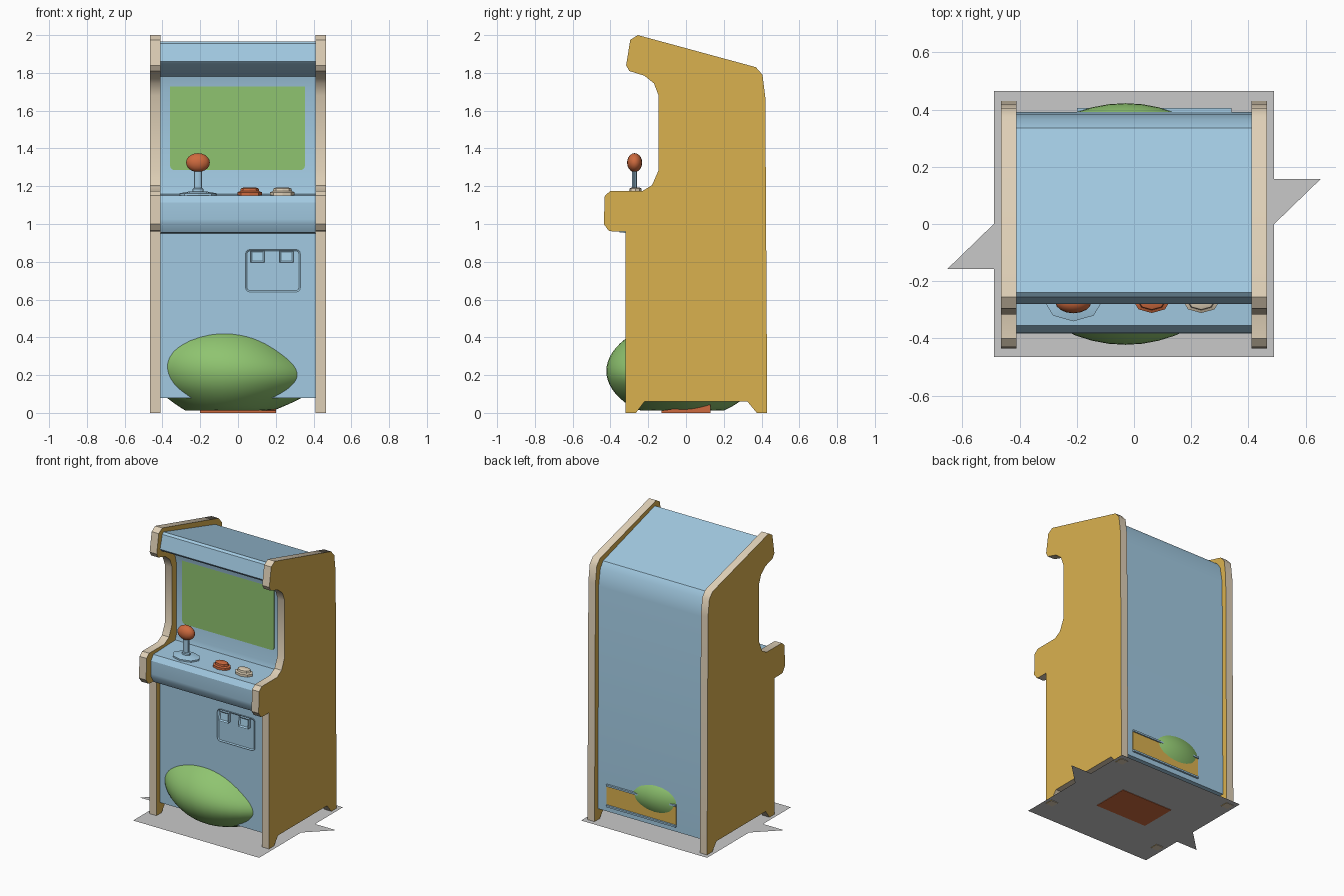
import bpy, bmesh, math
from mathutils import Matrix, Vector

cube = bpy.data.objects.get("Cube")
if cube:
    bpy.data.objects.remove(cube, do_unlink=True)


def material(name, rgb):
    lin = [((c / 255 + 0.055) / 1.055) ** 2.4 for c in rgb] + [1.0]
    m = bpy.data.materials.new(name)
    m.use_nodes = True
    m.diffuse_color = lin
    node = next(n for n in m.node_tree.nodes if n.type == 'BSDF_PRINCIPLED')
    node.inputs["Base Color"].default_value = lin
    return m


BLUE = material("light_blue", (162, 202, 226))
OCHRE = material("ochre", (218, 177, 79))
BEIGE = material("beige", (222, 207, 182))
GREEN = material("leaf_green", (143, 196, 112))
ORANGE = material("burnt_orange", (206, 106, 62))
GREY = material("pale_grey", (201, 201, 201))


def finish(name, bm, mats, smooth=None, rule=None):
    bmesh.ops.recalc_face_normals(bm, faces=bm.faces)
    if rule:
        for f in bm.faces:
            f.material_index = rule(f)
    me = bpy.data.meshes.new(name)
    bm.to_mesh(me)
    bm.free()
    for m in mats:
        me.materials.append(m)
    ob = bpy.data.objects.new(name, me)
    bpy.context.collection.objects.link(ob)
    if smooth:
        bpy.ops.object.select_all(action='DESELECT')
        ob.select_set(True)
        bpy.context.view_layer.objects.active = ob
        bpy.ops.object.shade_smooth_by_angle(angle=math.radians(smooth))
    return ob


def prism(points, offset):
    """Extrude a closed outline of 3D points by an offset."""
    bm = bmesh.new()
    face = bm.faces.new([bm.verts.new(p) for p in points])
    out = bmesh.ops.extrude_face_region(bm, geom=[face], use_keep_orig=True)
    moved = [v for v in out["geom"] if isinstance(v, bmesh.types.BMVert)]
    bmesh.ops.translate(bm, verts=moved, vec=offset)
    return bm


def side_prism(profile, x0, x1):
    return prism([(x0, y, z) for y, z in profile], (x1 - x0, 0, 0))


def rounded_plate(x0, x1, z0, z1, y, depth, r):
    """Upright plate with rounded corners, growing forward from y."""
    pts = []
    corners = ((x1 - r, z1 - r), (x0 + r, z1 - r), (x0 + r, z0 + r), (x1 - r, z0 + r))
    for i, (cx, cz) in enumerate(corners):
        for k in range(4):
            a = math.radians(90 * i + 30 * k)
            pts.append((cx + r * math.cos(a), y, cz + r * math.sin(a)))
    return prism(pts, (0, -depth, 0))


def recess_front(bm, border, depth):
    bmesh.ops.recalc_face_normals(bm, faces=bm.faces)
    front = min(bm.faces, key=lambda f: f.calc_center_median().y)
    bmesh.ops.inset_region(bm, faces=[front], thickness=border)
    bmesh.ops.translate(bm, verts=front.verts, vec=(0, depth, 0))


def lathe(name, rings, centre, squash, sides, mat):
    """Stack of (radius, z) rings, squashed in depth."""
    bm = bmesh.new()
    loops = []
    for r, z in rings:
        loops.append([bm.verts.new((centre[0] + r * math.cos(math.tau * k / sides),
                                    centre[1] + r * squash * math.sin(math.tau * k / sides), z))
                      for k in range(sides)])
    for a, b in zip(loops, loops[1:]):
        for k in range(sides):
            n = (k + 1) % sides
            bm.faces.new((a[k], a[n], b[n], b[k]))
    bm.faces.new(loops[0])
    bm.faces.new(loops[-1])
    return finish(name, bm, [mat], 30)


def box(name, lo, hi, mat):
    outline = [(lo[1], lo[2]), (hi[1], lo[2]), (hi[1], hi[2]), (lo[1], hi[2])]
    return finish(name, side_prism(outline, lo[0], hi[0]), [mat])


# Side panels: ochre faces with a beige edge band
panel = [(-.32, 0), (-.265, 0), (-.22, .06), (.325, .06), (.375, 0), (.43, 0),
         (.42, 1.67), (.405, 1.79), (.37, 1.83), (-.255, 2), (-.295, 1.975),
         (-.317, 1.84), (-.30, 1.81), (-.22, 1.785), (-.17, 1.745), (-.145, 1.68),
         (-.145, 1.285), (-.18, 1.205), (-.23, 1.175), (-.40, 1.175), (-.43, 1.15),
         (-.435, 1.0), (-.41, .965), (-.385, .96), (-.32, .96)]
for side, s in (("right", -1), ("left", 1)):
    finish(side + "_side_panel", side_prism(panel, s * .41, s * .465), [OCHRE, BEIGE], 35,
           lambda f: 0 if abs(f.normal.x) > .5 else 1)

# Cabinet body between the panels
body = [(-.28, .08), (-.28, .95), (-.35, .955), (-.378, 1.0), (-.382, 1.025), (-.38, 1.115),
        (-.355, 1.15), (-.11, 1.158), (-.10, 1.19), (-.10, 1.70), (-.12, 1.78),
        (-.26, 1.84), (-.28, 1.86), (-.255, 1.955), (-.24, 1.967), (.335, 1.80),
        (.365, 1.76), (.385, 1.64), (.392, .08)]
finish("cabinet_body", side_prism(body, -.41, .41), [BLUE], 30)

# Screen
finish("screen", rounded_plate(-.36, .355, 1.285, 1.755, -.099, .008, .025), [GREEN])

# Coin door with two coin slots
door = rounded_plate(.04, .33, .64, .865, -.279, .009, .022)
recess_front(door, .008, .006)
finish("coin_door", door, [BLUE])
for side, x in (("right", .065), ("left", .22)):
    slot = side_prism([(-.28, .795), (-.312, .795), (-.302, .86), (-.28, .86)], x, x + .075)
    recess_front(slot, .012, .008)
    finish(side + "_coin_slot", slot, [BLUE])

# Joystick
stick = (-.212, -.272)
lathe("joystick_base", [(.1, 1.152), (.1, 1.162), (.045, 1.172)], stick, .68, 8, BLUE)
lathe("joystick_shaft", [(.03, 1.165), (.03, 1.185), (.022, 1.19), (.022, 1.30)], stick, .6, 12, BLUE)
bm = bmesh.new()
bmesh.ops.create_uvsphere(bm, u_segments=16, v_segments=10, radius=1,
                          matrix=Matrix.Translation((*stick, 1.325)) @ Matrix.Diagonal((.063, .04, .05, 1)))
finish("joystick_ball", bm, [ORANGE], 60)

# Push buttons
for name, x, mat in (("orange_button", .062, ORANGE), ("beige_button", .235, BEIGE)):
    lathe(name, [(.065, 1.152), (.065, 1.168), (.05, 1.174), (.047, 1.188), (.035, 1.192)],
          (x, -.268), .66, 8, mat)

# Rear panel slot with its rails
box("rear_slot_panel", (-.2, .38, .13), (.34, .396, .26), OCHRE)
for name, z in (("lower_rear_rail", .115), ("upper_rear_rail", .26)):
    box(name, (-.2, .38, z), (.34, .405, z + .012), BLUE)

# Soft bush passing through the foot of the cabinet
bm = bmesh.new()
bmesh.ops.create_uvsphere(bm, u_segments=48, v_segments=32, radius=1)
for v in bm.verts:
    x, y, z = v.co
    lean = -.055 * x * max(0, z + .3) + .045 * max(0, y)
    lump = 1 + .05 * math.cos(4 * math.atan2(z, x) + .6) * (1 - y * y)
    v.co = Vector((max(-.455, min(.44, -.03 + .45 * lump * x)), .422 * y,
                   max(.012, .222 + .255 * lump * z + lean)))
finish("green_bush", bm, [GREEN], 60)

# Wedge tucked under the cabinet
finish("orange_wedge", side_prism([(-.13, 0), (.13, 0), (.13, .045), (.11, .045), (-.13, .012)],
                                  -.2, .2), [ORANGE])

# Thin ground sheet with a pointed flap on each side
bm = bmesh.new()
half = [(.49, -.465), (.49, 0), (.652, .157), (.49, .157), (.49, .465)]
outline = half + [(-x, -y) for x, y in half]
bm.faces.new([bm.verts.new((x, y, .003)) for x, y in outline])
sheet = finish("ground_sheet", bm, [GREY])
if sheet.data.polygons[0].normal.z < 0:
    sheet.data.flip_normals()
